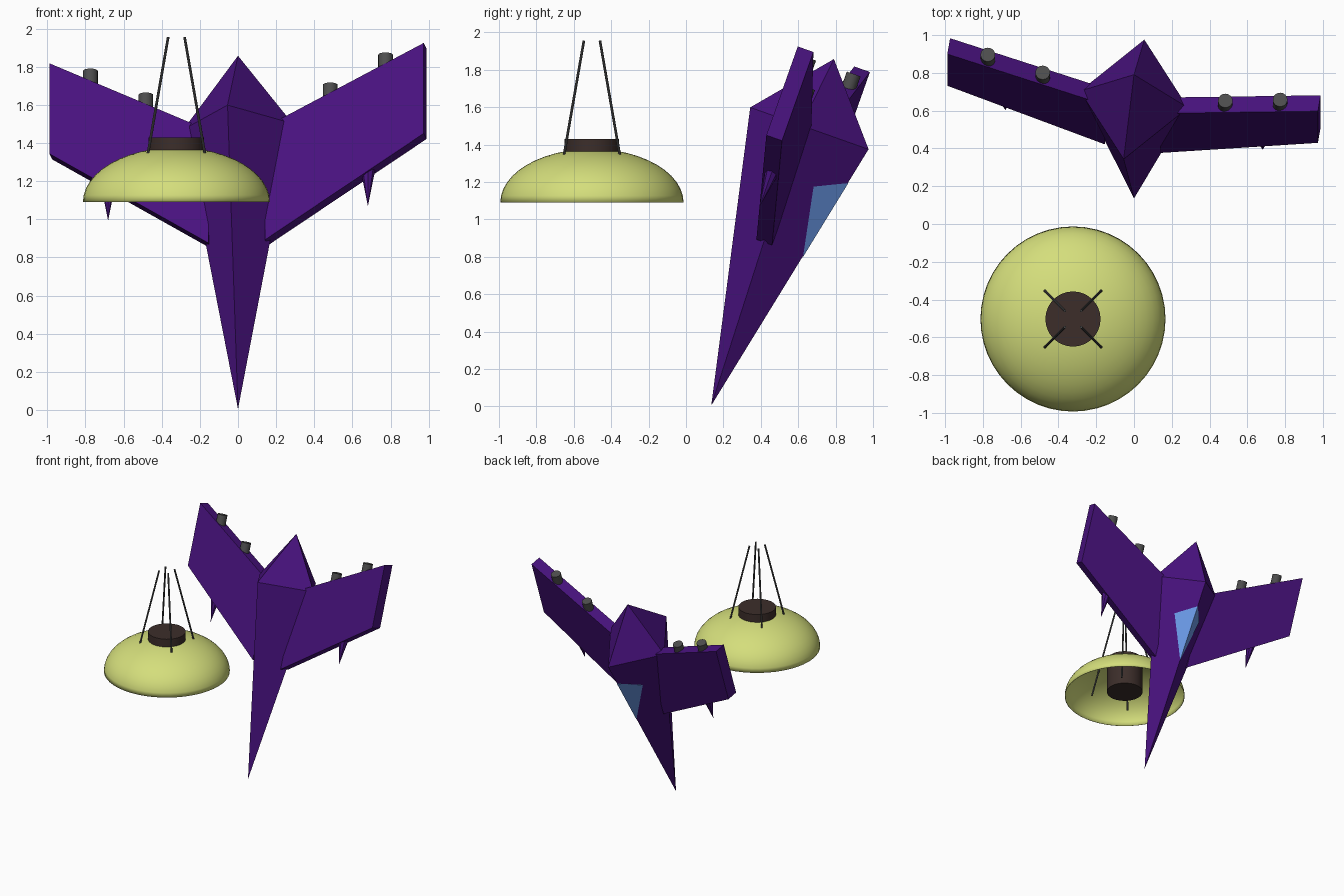
import bpy, bmesh
from math import sin, cos, pi, atan2
from mathutils import Matrix, Vector

if "Cube" in bpy.data.objects:
    bpy.data.objects.remove(bpy.data.objects["Cube"])


def material(name, rgb):
    m = bpy.data.materials.new(name)
    m.diffuse_color = (*rgb, 1)
    m.use_nodes = True
    m.node_tree.nodes["Principled BSDF"].inputs["Base Color"].default_value = m.diffuse_color
    return m


PURPLE = material("purple", (0.065, 0.006, 0.21))
BLUE = material("canopy_blue", (0.15, 0.33, 0.82))
LIME = material("lime", (0.66, 0.73, 0.2))
BROWN = material("dark_brown", (0.045, 0.027, 0.023))
STEEL = material("dark_steel", (0.075, 0.075, 0.075))

# Ship frame: u = side, d = nose to tail, n = canopy side
pitch, roll = atan2(0.655, 1.85), 0.162
d = Vector((0, sin(pitch), cos(pitch)))
n0 = Vector((0, cos(pitch), -sin(pitch)))
n = n0 * cos(roll) + Vector((sin(roll), 0, 0))
u = Vector((cos(roll), 0, 0)) - n0 * sin(roll)
SHIP = Matrix.Translation((0, 0.135, 0.005)) @ Matrix((u, d, n)).transposed().to_4x4()


def build(name, verts, faces, mat, matrix=Matrix()):
    bm = bmesh.new()
    vs = [bm.verts.new(matrix @ Vector(v)) for v in verts]
    for f in faces:
        bm.faces.new([vs[i] for i in f])
    bmesh.ops.recalc_face_normals(bm, faces=bm.faces)
    me = bpy.data.meshes.new(name)
    bm.to_mesh(me)
    bm.free()
    me.materials.append(mat)
    ob = bpy.data.objects.new(name, me)
    bpy.context.collection.objects.link(ob)
    return ob


def rod(name, a, b, r1, r2, mat, segs=16, smooth=True):
    """Cylinder or cone from point a to point b."""
    a, b = Vector(a), Vector(b)
    bpy.ops.mesh.primitive_cone_add(vertices=segs, radius1=r1, radius2=r2,
                                    depth=(b - a).length, location=(a + b) / 2)
    ob = bpy.context.object
    ob.name = name
    ob.rotation_mode = 'QUATERNION'
    ob.rotation_quaternion = (b - a).to_track_quat('Z', 'Y')
    ob.data.materials.append(mat)
    if smooth:
        bpy.ops.object.shade_smooth_by_angle(angle=0.7)
    return ob


# Fuselage: stretched diamond
D = 1.572
ring = [(0.29, D, 0), (0, D, 0.34), (-0.29, D, 0), (0, D, -0.34)]
faces = [(i, (i + 1) % 4, tip) for i in range(4) for tip in (4, 5)]
build("fuselage", ring + [(0, 0, 0), (0, 1.965, 0)], faces, PURPLE, SHIP)

# Canopy: two panes straddling the ridge
e = 0.003
build("canopy", [(0, 0.912, 0.197 + e), (0, 1.366, 0.295 + e),
                 (0.115 + e, 1.286, 0.143 + e), (-0.115 - e, 1.286, 0.143 + e)],
      [(0, 1, 2), (0, 1, 3), (0, 2, 3), (1, 2, 3)], BLUE, SHIP)

for s, side in ((1, "right"), (-1, "left")):
    # Swept wing slab
    outline = [(0.15, 0.917), (0.994, 1.461), (0.994, 1.964), (0.15, 1.544)]
    verts = [(s * x, y, t) for t in (-0.045, 0.045) for x, y in outline]
    quads = [(i, (i + 1) % 4, (i + 1) % 4 + 4, i + 4) for i in range(4)]
    build(side + "_wing", verts, quads + [(0, 1, 2, 3), (4, 5, 6, 7)], PURPLE, SHIP)
    # Wing spike pointing forward
    rod(side + "_spike", SHIP @ Vector((s * 0.69, 1.31, 0)),
        SHIP @ Vector((s * 0.69, 1.088, 0)), 0.042, 0, PURPLE, 8, False)
    # Thrusters on the trailing edge
    for k, (x, end) in enumerate(((0.49, 1.775), (0.784, 1.925))):
        rod(f"{side}_thruster_{k + 1}", SHIP @ Vector((s * x, end - 0.1, 0)),
            SHIP @ Vector((s * x, end, 0)), 0.039, 0.039, STEEL)

# Lamp shade: open half-ellipsoid dome
C = Vector((-0.323, -0.503, 0))
N, K = 48, 12
verts, faces = [], []
for k in range(K):
    a = k * pi / 2 / K
    for i in range(N):
        t = 2 * pi * i / N
        verts.append((0.49 * cos(a) * cos(t), 0.49 * cos(a) * sin(t), 1.09 + 0.287 * sin(a)))
for k in range(K - 1):
    for i in range(N):
        j = (i + 1) % N
        faces.append((k * N + i, k * N + j, k * N + N + j, k * N + N + i))
verts.append((0, 0, 1.377))
faces += [((K - 1) * N + i, (K - 1) * N + (i + 1) % N, len(verts) - 1) for i in range(N)]
shade = build("lamp_shade", verts, faces, LIME, Matrix.Translation(C))
shade.data.shade_smooth()
wall = shade.modifiers.new("wall", 'SOLIDIFY')
wall.thickness = 0.004

# Lamp socket through the dome
rod("lamp_socket", C + Vector((0, 0, 1.13)), C + Vector((0, 0, 1.43)), 0.146, 0.146, BROWN, 32)

# Four hanging rods
for sx in (1, -1):
    for sy in (1, -1):
        rod("hanging_rod", C + Vector((0.19 * sx, 0.19 * sy, 1.11)),
            C + Vector((0.043 * sx, 0.043 * sy, 1.955)), 0.007, 0.007, STEEL, 8)
